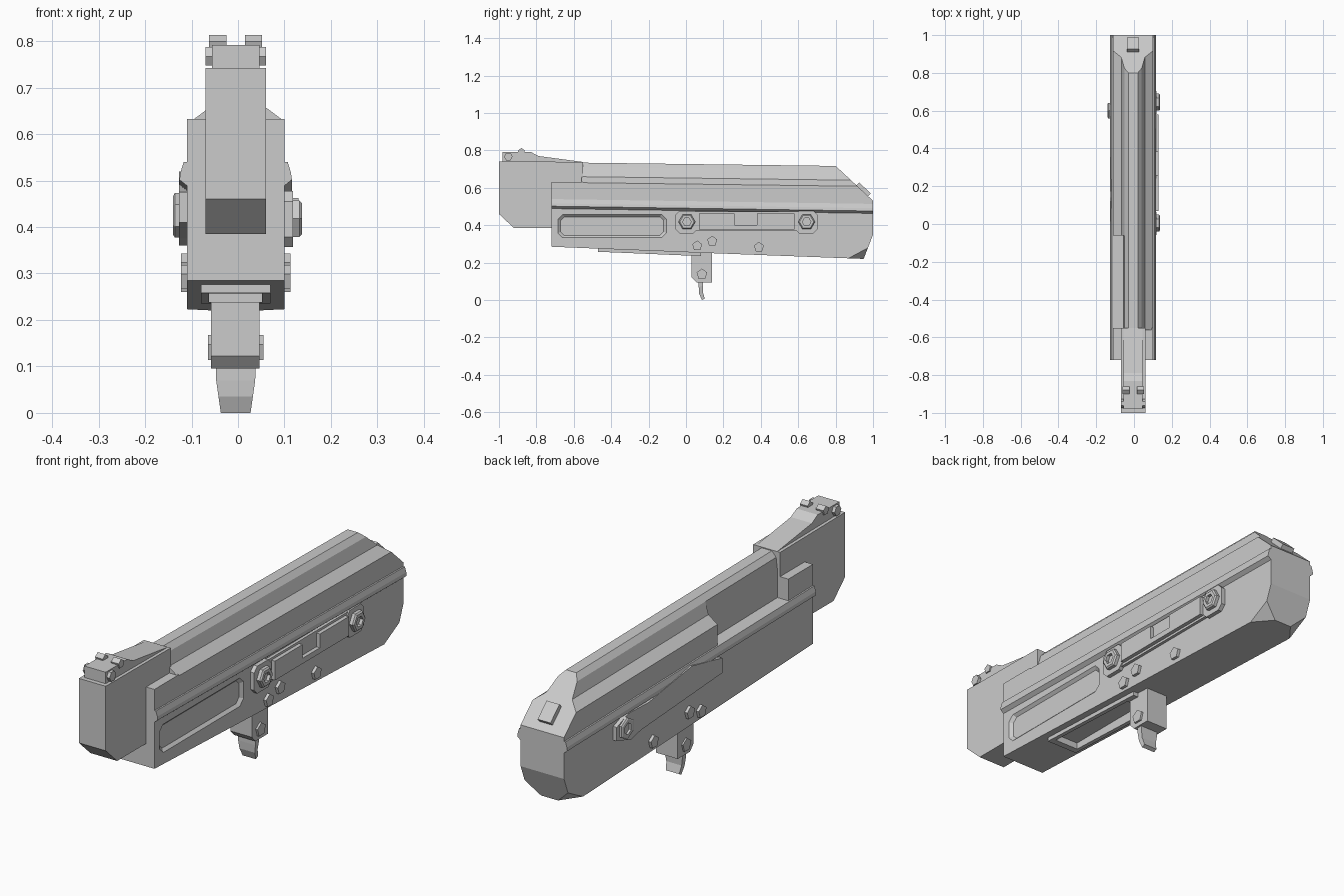
import bpy, bmesh, math
from mathutils import Vector

if "Cube" in bpy.data.objects:
    bpy.data.objects.remove(bpy.data.objects["Cube"])

CX = -0.005  # centre plane of the body


def make(name, bm):
    bmesh.ops.recalc_face_normals(bm, faces=bm.faces)
    me = bpy.data.meshes.new(name)
    bm.to_mesh(me)
    bm.free()
    ob = bpy.data.objects.new(name, me)
    bpy.context.collection.objects.link(ob)
    return ob


def loft(name, rings, cuts=()):
    """Closed solid through point rings; cuts are (point, normal) planes trimmed off."""
    bm = bmesh.new()
    rows = [[bm.verts.new(p) for p in r] for r in rings]
    n = len(rows[0])
    for a, b in zip(rows, rows[1:]):
        for i in range(n):
            bm.faces.new((a[i], a[(i + 1) % n], b[(i + 1) % n], b[i]))
    bm.faces.new(rows[0])
    bm.faces.new(rows[-1])
    for co, no in cuts:
        geom = bm.verts[:] + bm.edges[:] + bm.faces[:]
        res = bmesh.ops.bisect_plane(bm, geom=geom, plane_co=co, plane_no=no, clear_outer=True)
        edges = [e for e in res['geom_cut'] if isinstance(e, bmesh.types.BMEdge)]
        bmesh.ops.holes_fill(bm, edges=edges)
    return make(name, bm)


def prism(name, profile, x0, x1, cuts=()):
    """Side profile of (y, z) points extruded across x."""
    return loft(name, [[(x, y, z) for y, z in profile] for x in (x0, x1)], cuts)


def box(name, x, y, z):
    return prism(name, [(y[0], z[0]), (y[1], z[0]), (y[1], z[1]), (y[0], z[1])], *x)


def rail(name, section, y0, y1, slope, cuts=()):
    """Cross-section of (x, z) points run along y, dropping towards the rear."""
    return loft(name, [[(x, y, z - slope * (y + 0.6)) for x, z in section] for y in (y0, y1)], cuts)


def stud(name, y, z, r, n, x0, x1, hole=0.0, turn=0.0):
    """Low-sided cylinder along x, optionally with a socket in its outer end."""
    def ring(x, rr):
        return [(x, y + rr * math.cos(turn + i * math.tau / n), z + rr * math.sin(turn + i * math.tau / n))
                for i in range(n)]
    rings = [ring(x0, r), ring(x1, r)]
    if hole:
        xi = x1 - (x1 - x0) * 0.5
        rings = [ring(x0, r), ring(x1 - (x1 - x0) * 0.2, r), ring(x1, r * 0.85), ring(x1, hole), ring(xi, hole)]
    return loft(name, rings)


def octagon(y0, y1, z0, z1, c):
    return [(y0 + c, z0), (y1 - c, z0), (y1, z0 + c), (y1, z1 - c),
            (y1 - c, z1), (y0 + c, z1), (y0, z1 - c), (y0, z0 + c)]


def carve(ob, cutter):
    m = ob.modifiers.new("carve", 'BOOLEAN')
    m.operation = 'DIFFERENCE'
    m.object = cutter
    cutter.hide_render = True
    cutter.hide_viewport = True


# main receiver body with chamfered lower rear corners
body = prism("receiver_body",
             [(-0.72, 0.285), (0.1, 0.252), (0.95, 0.22), (1.0, 0.35), (1.0, 0.505), (-0.72, 0.53)],
             -0.11, 0.10,
             cuts=[(Vector((CX + s * 0.105, 0.9, 0.24)), Vector((s * 0.55, 0.4, -0.75))) for s in (1, -1)])

# pressed panel on the right side
carve(body, loft("panel_cutter", [
    [(0.12, y, z) for y, z in octagon(-0.69, -0.10, 0.33, 0.46, 0.025)],
    [(0.10, y, z) for y, z in octagon(-0.685, -0.105, 0.333, 0.457, 0.025)],
    [(0.088, y, z) for y, z in octagon(-0.67, -0.12, 0.345, 0.445, 0.02)]]))

# long rib along both sides
rail("side_rib", [(CX + s * a, z) for s, pts in (
    (1, [(0.10, 0.483), (0.121, 0.500), (0.119, 0.515), (0.112, 0.538)]),
    (-1, [(0.112, 0.538), (0.119, 0.515), (0.121, 0.500), (0.10, 0.483)])) for a, z in pts],
    -0.72, 1.0, 0.015)

# upper front cheeks
box("front_cheek_right", (0.05, 0.10), (-0.72, -0.55), (0.50, 0.632))
box("front_cheek_left", (-0.11, -0.06), (-0.72, -0.55), (0.50, 0.632))

# top cover: full section at the rear, left side open over the ejection port
half = [(0.105, 0.50), (0.105, 0.628), (0.062, 0.66), (0.046, 0.712), (0.025, 0.735)]
port = [(0.052, 0.50), (0.052, 0.60), (0.052, 0.66), (0.046, 0.712), (0.025, 0.735)]
right = [(CX + x, z) for x, z in half]
left = [(CX - x, z) for x, z in reversed(half)]
left_port = [(CX - x, z) for x, z in reversed(port)]
rail("top_cover", right + left, -0.06, 1.0, 0.013,
     cuts=[(Vector((0, 0.8, 0.717)), Vector((0, 0.68, 0.73)))])
rail("top_cover_port_section", right + left_port, -0.56, -0.06, 0.013)

# square release button on the sloped rear of the cover
c, d, n = Vector((0.94, 0.585)), Vector((0.73, -0.68)), Vector((0.68, 0.73))
prism("rear_button", [tuple(c + d * a + n * b) for a, b in
                      ((-0.04, -0.02), (0.045, -0.02), (0.045, 0.022), (-0.04, 0.022))], -0.036, 0.026)

# front sight block
prism("sight_block", [(-1.0, 0.46), (-0.92, 0.385), (-0.55, 0.385), (-0.55, 0.738), (-1.0, 0.742)],
      -0.07, 0.06)
prism("sight_leaf", [(-0.98, 0.735), (-0.55, 0.730), (-0.55, 0.738), (-0.79, 0.77), (-0.83, 0.792), (-0.98, 0.792)],
      -0.056, 0.046)
for s, side in ((1, "right"), (-1, "left")):
    stud("sight_knob_" + side, -0.95, 0.767, 0.023, 6, CX + s * 0.04, CX + s * 0.065)
    stud("sight_crossbar_" + side, -0.88, 0.793, 0.02, 5, CX + s * 0.02, CX + s * 0.057, turn=math.pi / 2)

# magazine well lip with its opening
lip = prism("magazine_lip", [(-0.47, 0.30), (0.08, 0.30), (0.08, 0.235), (-0.47, 0.258)], -0.08, 0.07)
well = box("well_cutter", (-0.062, 0.052), (-0.44, 0.02), (0.15, 0.285))
for ob in (body, lip):
    carve(ob, well)

# magazine catch block and curved lever
prism("catch_block", [(0.03, 0.27), (0.03, 0.122), (0.055, 0.095), (0.14, 0.095), (0.14, 0.27)], -0.058, 0.046)
lever = [(0.068, 0.092, 0.105, 0.043), (0.068, 0.092, 0.07, 0.042), (0.07, 0.09, 0.035, 0.037), (0.085, 0.1, 0.0, 0.032)]
loft("catch_lever", [[(CX - w, a, z), (CX + w, a, z), (CX + w, b, z + 0.008), (CX - w, b, z + 0.008)]
                     for a, b, z, w in lever])

# five-sided rivets on both sides
for s, side in ((1, "right"), (-1, "left")):
    stud("catch_pin_" + side, 0.085, 0.138, 0.03, 5, CX + s * 0.04, CX + s * 0.06, turn=math.pi / 2)
    for i, (y, z) in enumerate([(0.06, 0.29), (0.14, 0.315), (0.39, 0.283)]):
        stud(f"rivet_{side}_{i}", y, z, 0.028, 5, CX + s * 0.09, CX + s * 0.118, turn=math.pi / 2)

# right side mounting rail: octagonal pads, bar with a window, socket bolts
for i, y in enumerate((0.005, 0.645)):
    prism(f"mount_pad_{i}", octagon(y - 0.062, y + 0.058, 0.357, 0.477, 0.022), 0.09, 0.118)
    stud(f"mount_bolt_{i}", y, 0.418, 0.045, 6, 0.11, 0.138, hole=0.023)
box("mount_backing", (0.09, 0.113), (0.03, 0.62), (0.368, 0.472))
bar = box("mount_bar", (0.09, 0.13), (0.07, 0.58), (0.378, 0.462))
carve(bar, box("window_cutter", (0.112, 0.15), (0.26, 0.38), (0.402, 0.48)))

# left side selector lever and its bolt
prism("selector_lever", [(0.66, 0.39), (0.66, 0.45), (0.58, 0.48), (0.44, 0.475), (0.14, 0.52),
                         (-0.07, 0.475), (-0.07, 0.41), (0.49, 0.375), (0.56, 0.36)], -0.09, -0.127)
stud("selector_bolt", 0.6, 0.425, 0.048, 6, -0.12, -0.14, hole=0.025, turn=math.pi / 6)
